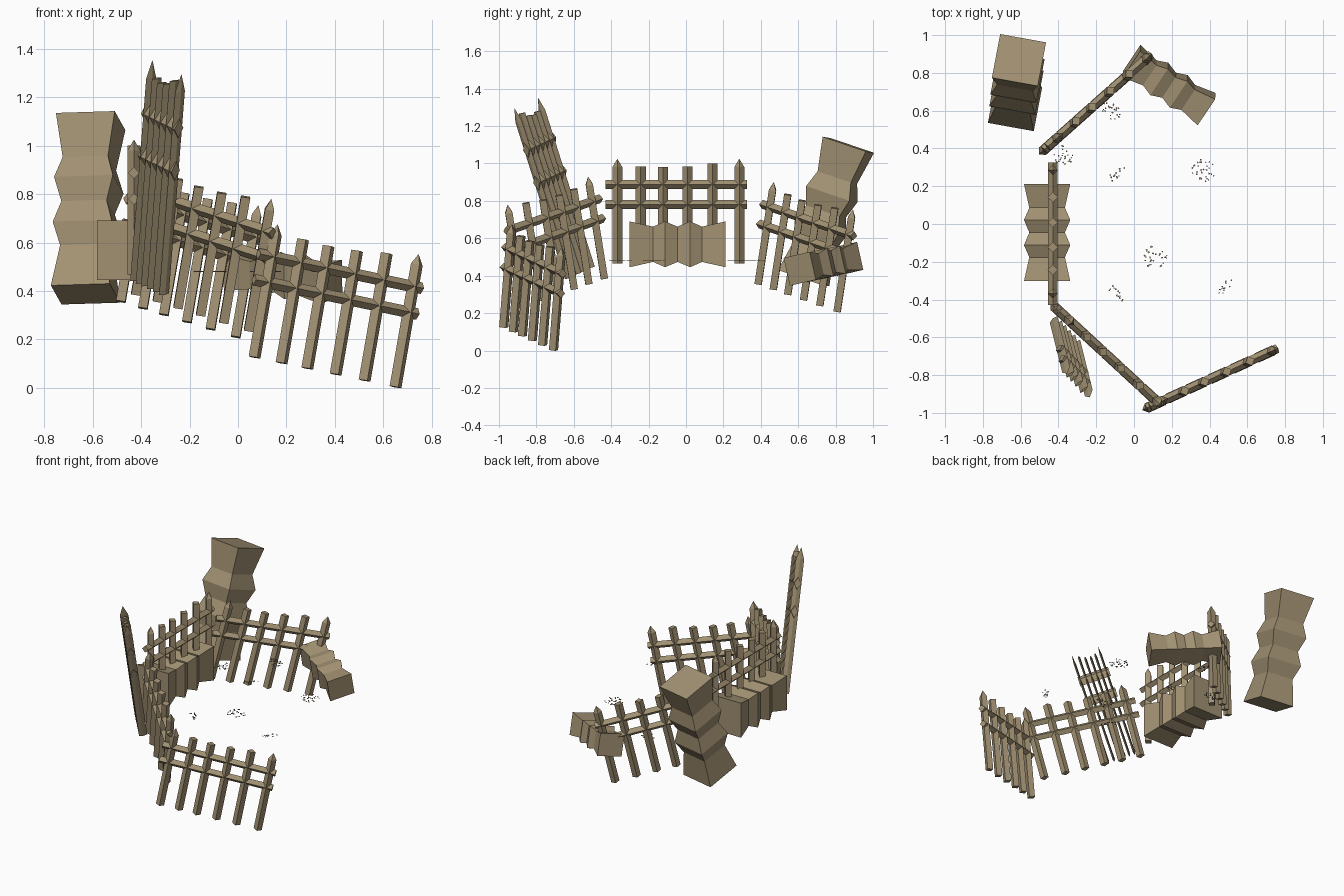
import bpy, bmesh, math, random
from mathutils import Vector, Matrix

if "Cube" in bpy.data.objects:
    bpy.data.objects.remove(bpy.data.objects["Cube"])

random.seed(4)
wood = bpy.data.materials.new("weathered_tan")
wood.diffuse_color = (0.36, 0.285, 0.17, 1)
wood.use_nodes = True
wood.node_tree.nodes["Principled BSDF"].inputs["Base Color"].default_value = wood.diffuse_color


def finish(bm, name):
    bmesh.ops.recalc_face_normals(bm, faces=bm.faces[:])
    me = bpy.data.meshes.new(name)
    bm.to_mesh(me)
    bm.free()
    me.materials.append(wood)
    ob = bpy.data.objects.new(name, me)
    bpy.context.collection.objects.link(ob)
    return ob


def loft(bm, rings, tip=None):
    """Skin a list of four-point rings; end in a tip or a flat cap."""
    vs = [[bm.verts.new(p) for p in r] for r in rings]
    for a, b in zip(vs, vs[1:]):
        for i in range(4):
            j = (i + 1) % 4
            bm.faces.new((a[i], a[j], b[j], b[i]))
    bm.faces.new(vs[0])
    if tip is None:
        bm.faces.new(vs[-1])
    else:
        t = bm.verts.new(tip)
        for i in range(4):
            bm.faces.new((vs[-1][i], vs[-1][(i + 1) % 4], t))


def frame(origin, u, v=(0, 0, 1), su=1.0, sv=1.0, square=True):
    """Panel frame: u along the rails, v up the posts."""
    u = Vector(u).normalized()
    v = Vector(v)
    if square:
        v = v - u * v.dot(u)
    v.normalize()
    n = u.cross(v).normalized()
    m = Matrix((u * su, v * sv, n)).transposed().to_4x4()
    return Matrix.Translation(origin) @ m


POSTS = [(0.063, 0.56), (0.188, 0.52), (0.307, 0.515),
         (0.438, 0.52), (0.572, 0.535), (0.715, 0.56)]
DIAMOND = [(1, 0), (0, 1), (-1, 0), (0, -1)]


def fence_panel(name, m):
    bm = bmesh.new()
    # diamond-section posts, the outer two pointed
    for k, (x, h) in enumerate(POSTS):
        pointed = k in (0, 5)
        top = h - 0.045 if pointed else h
        rings = [[(x + a * 0.027, y, b * 0.027) for a, b in DIAMOND] for y in (0, top)]
        loft(bm, rings, (x, h, 0) if pointed else None)
    # two diamond-section rails
    for y in (0.315, 0.423):
        loft(bm, [[(x, y + a * 0.024, b * 0.024) for a, b in DIAMOND] for x in (0, 0.755)])
    bmesh.ops.transform(bm, matrix=m, verts=bm.verts[:])
    finish(bm, name)


def bale(name, start, end, side, w, h):
    """Square bundle pinched in three places along its length."""
    start, end = Vector(start), Vector(end)
    axis = end - start
    s = Vector(side)
    s = (s - axis * (s.dot(axis) / axis.length_squared)).normalized()
    up = axis.normalized().cross(s)
    bm = bmesh.new()
    rings = []
    for i, t in enumerate((0, 0.245, 0.37, 0.5, 0.63, 0.755, 1)):
        k = 0.77 if i % 2 else 1.0
        c = start + axis * t
        rings.append([c + s * (a * w * k / 2) + up * (b * h * k / 2)
                      for a, b in ((1, 1), (-1, 1), (-1, -1), (1, -1))])
    loft(bm, rings)
    finish(bm, name)


# fence panels around the enclosure, each tipped within its own vertical plane
fence_panel("fence_back", frame((-0.43, -0.43, 0.465), (0, 1, 0)))
fence_panel("fence_left_front", frame((-0.468, -0.395, 0.40), (0.715, -0.66, -0.23)))
fence_panel("fence_left_back", frame((-0.53, 0.345, 0.37), (0.728, 0.648, -0.225)))
fence_panel("fence_front", frame((0.012, -1.0, 0.137), (0.894, 0.408, -0.188)))
# narrow tall leaning panel
fence_panel("fence_stack", frame((-0.437, -0.493, 0.45), (0.66, -0.69, -0.32), (0.075, -0.3, 0.95),
                                 0.28, 1.71, square=False))

# pinched bundles
bale("bundle_lying", (-0.46, -0.302, 0.568), (-0.46, 0.212, 0.568), (1, 0, 0), 0.245, 0.245)
bale("bundle_standing", (-0.63, 0.629, 0.387), (-0.609, 0.868, 1.10), (0.243, -0.043, 0.01), 0.247, 0.248)
bale("bundle_small", (-0.013, 0.862, 0.49), (0.384, 0.608, 0.437), (0.09, 0.143, 0.033), 0.17, 0.153)

# scattered ground chips: centre, half extents along a direction, angle, count
bm = bmesh.new()
for cx, cy, a, b, ang, n in ((-0.127, 0.60, .06, .055, 0, 26), (-0.38, 0.36, .06, .055, 0, 26),
                             (0.375, 0.285, .07, .06, 0, 30), (0.11, -0.175, .065, .06, 0, 30),
                             (-0.10, 0.26, .065, .02, 35, 14), (-0.10, -0.365, .065, .02, -52, 13),
                             (0.487, -0.33, .06, .02, 52, 13)):
    for _ in range(n):
        p, r, t = random.uniform(0, 6.28), math.sqrt(random.random()), math.radians(ang)
        x, y = a * r * math.cos(p), b * r * math.sin(p)
        c = Vector((cx + x * math.cos(t) - y * math.sin(t), cy + x * math.sin(t) + y * math.cos(t), 0.48))
        q, s = random.uniform(0, 1.57), random.uniform(0.004, 0.006)
        loft(bm, [[c + Vector((s * math.cos(q + i * 1.571), s * math.sin(q + i * 1.571), z))
                   for i in range(4)] for z in (-0.0015, 0.0015)])
finish(bm, "ground_chips")
